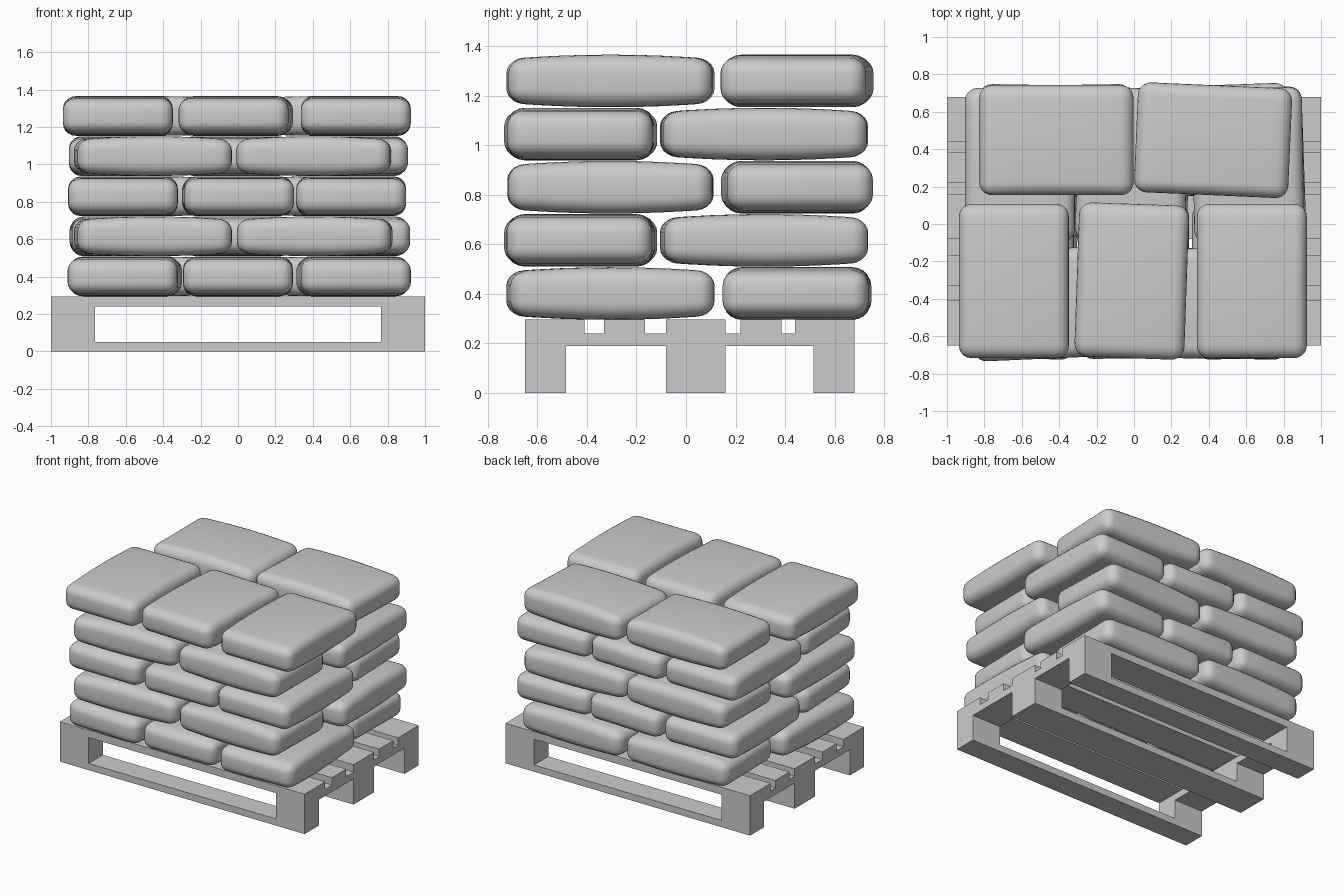
import bpy, bmesh
from math import radians
from mathutils import Vector

if "Cube" in bpy.data.objects:
    bpy.data.objects.remove(bpy.data.objects["Cube"], do_unlink=True)

grey = bpy.data.materials.new("plain_grey")
grey.use_nodes = True
grey.diffuse_color = (0.6, 0.6, 0.6, 1)
grey.node_tree.nodes["Principled BSDF"].inputs["Base Color"].default_value = (0.6, 0.6, 0.6, 1)


def add_object(name, mesh):
    obj = bpy.data.objects.new(name, mesh)
    bpy.context.collection.objects.link(obj)
    return obj


def box(name, x, y, z):
    """Box from (min, max) pairs on each axis."""
    bm = bmesh.new()
    bmesh.ops.create_cube(bm, size=1)
    for v in bm.verts:
        v.co = [r[0] if c < 0 else r[1] for c, r in zip(v.co, (x, y, z))]
    mesh = bpy.data.meshes.new(name)
    bm.to_mesh(mesh)
    bm.free()
    mesh.materials.append(grey)
    return add_object(name, mesh)


# Pallet: three runners with end blocks, two cross boards, five deck boards
FOOT, RAIL, BEAM, DECK = 0.05, 0.19, 0.24, 0.295
runners = [(-0.65, -0.485), (-0.08, 0.16), (0.515, 0.68)]
ends = [("right", (-1, -0.765)), ("left", (0.765, 1))]
for row, y in zip(("front", "middle", "back"), runners):
    box(f"{row}_bottom_board", (-1, 1), y, (0, FOOT))
    for side, x in ends:
        box(f"{row}_{side}_block", x, y, (FOOT, RAIL))
for side, x in ends:
    box(f"{side}_cross_board", x, (-0.65, 0.68), (RAIL, BEAM))
decks = [(-0.65, -0.41), (-0.33, -0.165), (-0.08, 0.16), (0.22, 0.385), (0.44, 0.68)]
for i, y in enumerate(decks):
    box(f"deck_board_{i + 1}", (-1, 1), y, (BEAM, DECK))


# Sack: rounded block, long along x, thinning toward its ends
LENGTH, WIDTH, HEIGHT = 0.825, 0.588, 0.212


def sack_mesh():
    bm = bmesh.new()
    bmesh.ops.create_cube(bm, size=1)
    bmesh.ops.scale(bm, vec=(LENGTH, WIDTH, HEIGHT), verts=bm.verts)
    bmesh.ops.bevel(bm, geom=bm.edges[:], offset=0.068, segments=5,
                    profile=0.5, affect='EDGES')
    for i in range(-3, 4):
        bmesh.ops.bisect_plane(bm, geom=bm.verts[:] + bm.edges[:] + bm.faces[:],
                               plane_co=Vector((i * 0.1, 0, 0)), plane_no=Vector((1, 0, 0)))
    for v in bm.verts:
        v.co.z *= 1 - 0.17 * (2 * v.co.x / LENGTH) ** 2
    for f in bm.faces:
        f.smooth = True
    mesh = bpy.data.meshes.new("sack")
    bm.to_mesh(mesh)
    bm.free()
    mesh.materials.append(grey)
    return mesh


# Each layer: a row of three lengthwise sacks and a row of two crosswise sacks,
# given as (x, turn in degrees); the rows swap ends on every other layer
layers = [
    ([(-0.605, -2), (0, 0), (0.618, 2)], [(-0.42, 1), (0.43, -1)]),
    ([(-0.6, 1), (0, -2), (0.615, 2)], [(-0.455, 2.5), (0.41, -1)]),
    ([(-0.615, 0), (0, 1), (0.605, 0)], [(-0.42, -1), (0.42, 2)]),
    ([(-0.61, 0), (-0.01, -2), (0.61, 1)], [(-0.455, 2.5), (0.405, -0.5)]),
    ([(-0.642, 0), (-0.012, -2), (0.63, 0)], [(-0.415, 0), (0.423, -2.5)]),
]
sack = sack_mesh()
for n, (three, two) in enumerate(layers):
    z = DECK + HEIGHT / 2 + n * 0.2145
    odd = n % 2
    rows = (("lengthwise", three, 0.315 if odd else -0.305, 90),
            ("crosswise", two, -0.425 if odd else 0.448, 0))
    for label, places, y, base in rows:
        for i, (x, turn) in enumerate(places):
            obj = add_object(f"layer_{n + 1}_{label}_sack_{i + 1}", sack)
            obj.location = (x, y, z)
            obj.rotation_euler.z = radians(base + turn)
